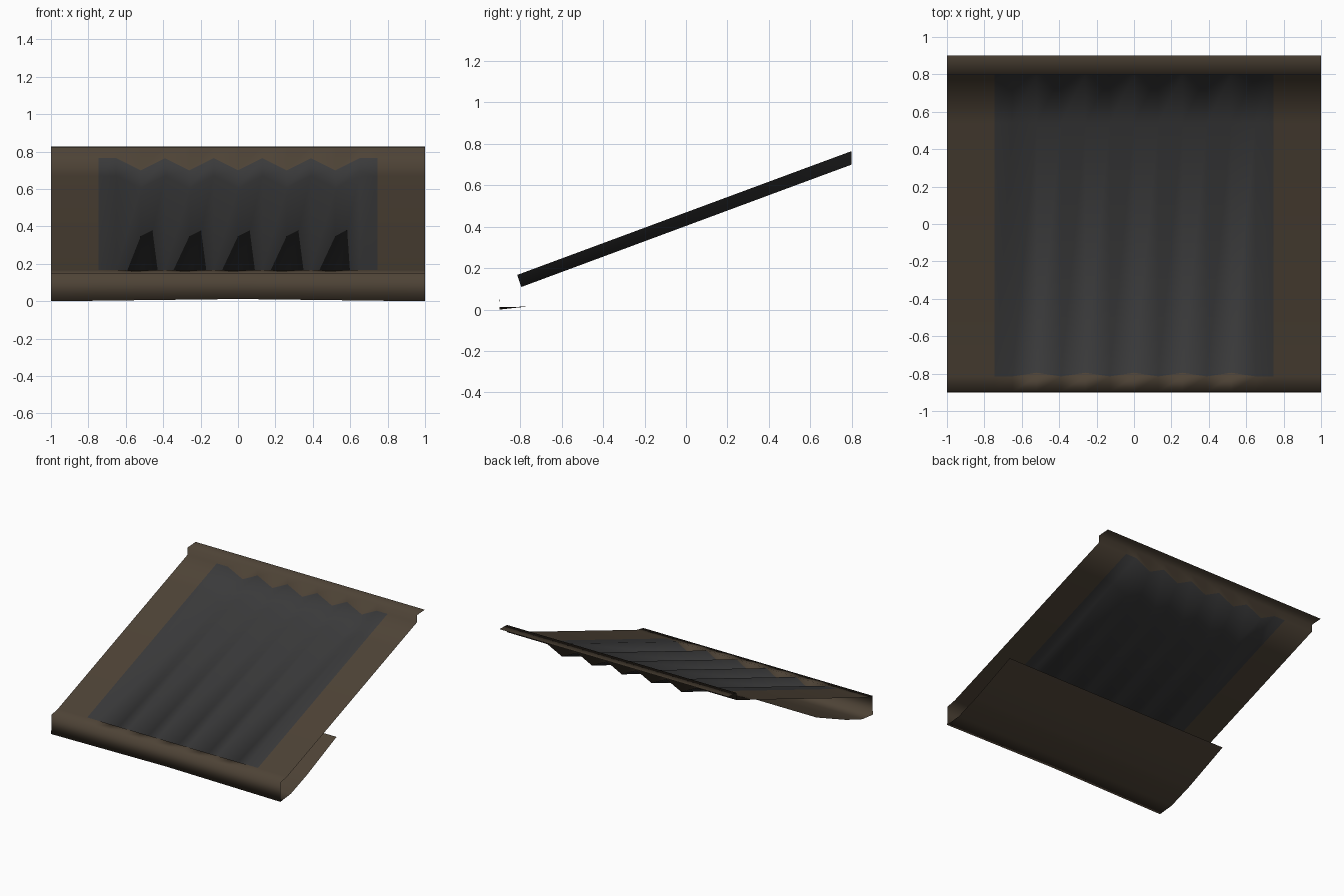
import bpy, bmesh

if "Cube" in bpy.data.objects:
    bpy.data.objects.remove(bpy.data.objects["Cube"])


def material(name, rgb):
    m = bpy.data.materials.new(name)
    m.diffuse_color = (*rgb, 1)
    m.use_nodes = True
    m.node_tree.nodes["Principled BSDF"].inputs["Base Color"].default_value = m.diffuse_color
    return m


brown = material("weathered brown", (0.076, 0.056, 0.037))
dark = material("dark grey", (0.042, 0.042, 0.043))

# Stations across the width: plain margins and five V-shaped troughs
half, pitch, edge = 0.65, 0.13, 0.745
xs = [-1, -edge] + [-half + pitch * i for i in range(11)] + [edge, 1]
dips = [0, 0] + [i % 2 for i in range(11)] + [0, 0]

# Side profile rows: y, z, then trough offset dy, dz, then upward bow at centre
rows = [
    (-0.20, 0.245, 0, 0, 0),            # free edge of lower return plate
    (-0.57, 0.085, 0, 0, 0),
    (-0.77, 0.014, 0, 0, 0),
    (-0.90, 0.000, 0, 0, 0.012),        # bottom of front lip
    (-0.897, 0.15, 0, 0, 0),            # top of front lip
    (-0.815, 0.167, 0, 0, 0),
    (-0.815, 0.167, 0.02, -0.058, 0),   # trough end caps
    (0.54, 0.669, 0, -0.065, 0),
    (0.80, 0.765, 0, -0.065, 0),        # rear end of the slope
    (0.80, 0.822, 0, 0, 0),             # rear riser
    (0.90, 0.828, 0, 0, 0),             # rear flange
]
first_panel_row, last_panel_row = 6, 8

bm = bmesh.new()
grid = [[bm.verts.new((x, y + d * dy, z + d * dz + bow * (1 - abs(x))))
         for x, d in zip(xs, dips)] for y, z, dy, dz, bow in rows]
for r in range(len(rows) - 1):
    for c in range(len(xs) - 1):
        f = bm.faces.new((grid[r][c], grid[r][c + 1], grid[r + 1][c + 1], grid[r + 1][c]))
        f.smooth = True
        in_slope = first_panel_row <= r < last_panel_row
        f.material_index = int(in_slope and 1 <= c < len(xs) - 2)
# Close the degenerate cap faces between troughs
bmesh.ops.remove_doubles(bm, verts=bm.verts[:], dist=0.0005)

mesh = bpy.data.meshes.new("corrugated_sheet")
bm.to_mesh(mesh)
bm.free()
mesh.materials.append(brown)
mesh.materials.append(dark)
sheet = bpy.data.objects.new("corrugated_sheet", mesh)
bpy.context.collection.objects.link(sheet)
